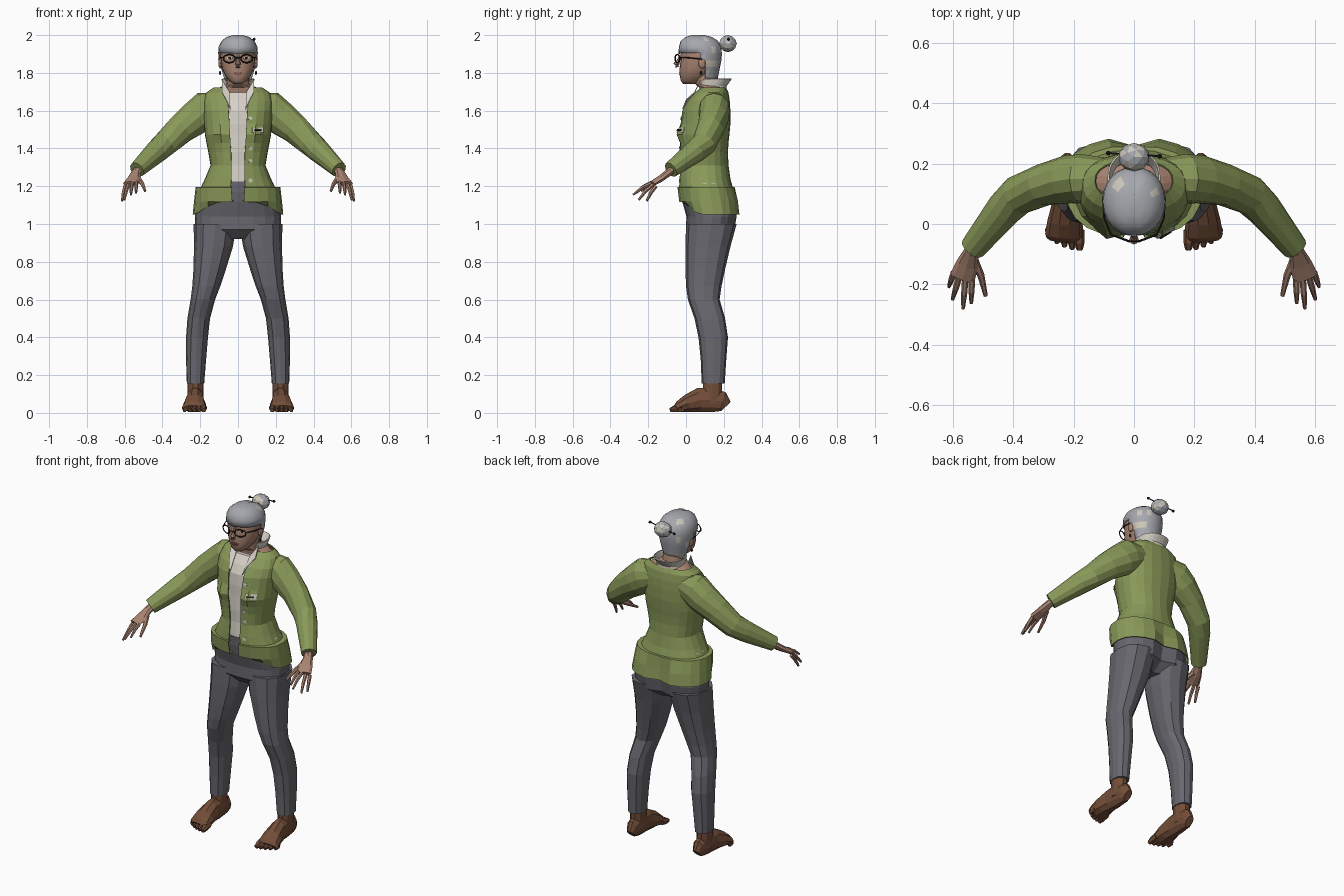
import bpy, bmesh, math, random
from mathutils import Vector
from mathutils.bvhtree import BVHTree

random.seed(4)
if "Cube" in bpy.data.objects:
    bpy.data.objects.remove(bpy.data.objects["Cube"])


def material(name, r, g, b):
    m = bpy.data.materials.new(name)
    m.use_nodes = True
    m.diffuse_color = (r, g, b, 1)
    m.node_tree.nodes["Principled BSDF"].inputs["Base Color"].default_value = (r, g, b, 1)
    return m


GREEN = material("olive_wool", .25, .32, .10)
GREY = material("grey_cloth", .135, .135, .155)
SKIN = material("skin", .40, .23, .165)
BROWN = material("brown_leather", .17, .075, .04)
HAIR = material("silver_hair", .38, .39, .42)
CREAM = material("cream_streak", .60, .57, .48)
WHITE = material("white_cotton", .68, .64, .57)
BLACK = material("dark_frame", .02, .015, .015)
LIPS = material("lips", .27, .11, .09)


def finish(name, bm, mats, smooth=False, mirror=False, thick=0, closed=True):
    if closed:
        bmesh.ops.recalc_face_normals(bm, faces=bm.faces)
    me = bpy.data.meshes.new(name)
    bm.to_mesh(me)
    ob = bpy.data.objects.new(name, me)
    bpy.context.collection.objects.link(ob)
    for m in mats:
        me.materials.append(m)
    for f in me.polygons:
        f.use_smooth = smooth
    if thick:
        mod = ob.modifiers.new("thickness", "SOLIDIFY")
        mod.thickness = thick
    if mirror:
        ob.modifiers.new("mirror", "MIRROR")
    return ob


def skin_rings(rings, loop=True, caps=True):
    """Join equal rings of points with quads."""
    bm = bmesh.new()
    vs = [[bm.verts.new(p) for p in ring] for ring in rings]
    n = len(vs[0])
    for a, b in zip(vs, vs[1:]):
        for i in range(n if loop else n - 1):
            j = (i + 1) % n
            bm.faces.new((a[i], a[j], b[j], b[i]))
    if caps and loop:
        bm.faces.new(vs[0][::-1])
        bm.faces.new(vs[-1])
    return bm


def power(v, p):
    return math.copysign(abs(v) ** (2 / p), v)


def oval(z, hw, yf, yb, gap=0, cx=0, n=20, p=2.3):
    """Level section from y front to y back, with an optional slit in front."""
    a0 = math.asin((gap / hw) ** (p / 2))
    count = n + 1 if gap else n
    ring = []
    for i in range(count):
        a = a0 + (2 * math.pi - 2 * a0) * i / n
        ring.append(Vector((cx + hw * power(math.sin(a), p),
                            (yf + yb) / 2 - (yb - yf) / 2 * power(math.cos(a), p), z)))
    return ring


def body(name, secs, mats, deform=None, smooth=False, mirror=False, thick=0, **kw):
    rings = [oval(*s, **kw) for s in secs]
    if deform:
        for r in rings:
            for v in r:
                deform(v)
    slit = len(secs[0]) > 4 and secs[0][4] > 0
    bm = skin_rings(rings, not slit, not slit)
    return finish(name, bm, mats, smooth, mirror, thick, not slit)


def tube(name, pts, mat, n=8, mirror=True, smooth=False):
    """Tube along points (x, y, z, side radius, up radius)."""
    c = [Vector(p[:3]) for p in pts]
    rings = []
    for i, p in enumerate(pts):
        d = (c[min(i + 1, len(c) - 1)] - c[max(i - 1, 0)]).normalized()
        side = d.cross(Vector((0, 0, 1)))
        side = side.normalized() if side.length > .05 else Vector((1, 0, 0))
        up = side.cross(d)
        rings.append([c[i] + side * p[3] * math.cos(t) + up * p[-1] * math.sin(t)
                      for t in (2 * math.pi * k / n for k in range(n))])
    return finish(name, skin_rings(rings), [mat], smooth, mirror)


def ball(name, loc, scale, mats, mirror=False, sub=2, smooth=False):
    bm = bmesh.new()
    bmesh.ops.create_icosphere(bm, subdivisions=sub, radius=1)
    for v in bm.verts:
        v.co = Vector(loc) + v.co * Vector(scale)
    return finish(name, bm, mats, smooth, mirror)


def front_y(ob, x, z):
    bm = bmesh.new()
    bm.from_mesh(ob.data)
    hit = BVHTree.FromBMesh(bm).ray_cast(Vector((x, -2, z)), Vector((0, 1, 0)))[0]
    bm.free()
    return hit.y


def plate(name, ob, x, z, w, h, mat, mirror=False, n=8, lift=.004):
    """Thin patch laid on the front of another part."""
    pts = [(x + w * math.cos(t), z + h * math.sin(t))
           for t in (2 * math.pi * (k + .5) / n for k in range(n))]
    bm = bmesh.new()
    bm.faces.new([bm.verts.new((a, front_y(ob, a, b) - lift, b)) for a, b in pts])
    return finish(name, bm, [mat], False, mirror, .003)


# Cardigan, shirt and hips
def bust(v):
    if v.y < .08:
        v.y -= .035 * math.exp(-((abs(v.x) - .095) / .05) ** 2 - ((v.z - 1.475) / .045) ** 2)


def seat(v):
    if v.y > .15:
        v.y -= .03 * math.exp(-(v.x / .035) ** 2) * min(1, max(0, (1.2 - v.z) / .08))


def hem(v):
    seat(v)
    if v.z < 1.06 and v.y < .1:
        v.z += .08 * (1 - (v.x / .24) ** 2) * min(1, (.1 - v.y) / .08)


jacket = [(1.185, .202, -.038, .25, .04), (1.24, .175, -.036, .235, .035),
          (1.31, .146, -.03, .225, .035), (1.38, .158, -.032, .222, .037),
          (1.43, .168, -.03, .225, .04), (1.475, .176, -.028, .23, .042),
          (1.53, .18, -.028, .235, .045), (1.60, .185, -.022, .235, .05),
          (1.65, .185, .003, .232, .055), (1.695, .17, .04, .225, .06),
          (1.722, .13, .075, .212, .065)]
cardigan = body("cardigan", jacket, [GREEN], bust, thick=.006)
body("shirt", [(z + (.03 if i == 0 else 0), w - .014, f + .012, b - .014)
               for i, (z, w, f, b, g) in enumerate(jacket[:-1])], [WHITE])
body("cardigan_hem", [(1.195, .17, -.01, .22, .03), (1.192, .222, -.043, .258, .035),
                      (1.12, .229, -.034, .277, .03), (1.05, .236, -.01, .285, .02)],
     [GREEN], hem, thick=.004)
body("trouser_hips", [(.92, .17, .05, .20), (.97, .225, .0, .262), (1.04, .229, .002, .274),
                      (1.12, .217, -.02, .264), (1.17, .198, -.027, .245),
                      (1.225, .155, -.029, .22)], [GREY], seat)
body("neck", [(1.64, .12, .06, .20), (1.70, .135, .075, .205), (1.722, .10, .07, .20),
              (1.74, .062, .05, .175), (1.80, .058, .035, .165)], [SKIN])

# Flared collar with two points in front
body("collar", [(1.69, .085, .07, .215, .05), (1.73, .08, .065, .215, .055),
                (1.768, .088, .062, .242, .07)], [WHITE], thick=.006)
bm = bmesh.new()
bm.faces.new([bm.verts.new(p) for p in ((.085, .075, 1.765), (.045, .045, 1.70),
                                        (.04, -.02, 1.61), (.062, .0, 1.66), (.085, .045, 1.70))])
finish("collar_points", bm, [WHITE], mirror=True, thick=.005)

# Buttons and name plate on the left front
for z in (1.56, 1.40, 1.335, 1.23):
    plate("button", cardigan, .066, z, .011, .011, CREAM, lift=.006)
for nm, w, h, lift, m in (("badge", .042, .02, .006, CREAM), ("badge_bar", .026, .006, .009, BLACK)):
    plate(nm, cardigan, .105, 1.497, w, h, m, n=4, lift=lift)

# Trouser legs
legs = [(.155, .225, .046, .083, .205), (.28, .222, .053, .078, .213), (.40, .217, .058, .066, .222),
        (.50, .208, .06, .045, .207), (.60, .186, .065, .01, .178), (.67, .168, .074, .0, .188),
        (.76, .15, .086, -.003, .207), (.88, .13, .103, -.003, .235), (1.0, .121, .114, .0, .268)]
rings = [oval(z, w, f, b, cx=c, n=12) for z, c, w, f, b in legs]
finish("trouser_legs", skin_rings(rings), [GREY], mirror=True)

# Shaped shoes with toes
tube("ankles", [(.225, .14, z, r, r * 1.25) for z, r in ((.05, .043), (.10, .042), (.165, .042))], BROWN, 10)
tube("feet", [(x, y, t / 2, w, t / 2) for x, y, w, t in
              ((.222, .212, .022, .07), (.223, .19, .037, .115), (.224, .13, .043, .14),
               (.226, .07, .046, .135), (.229, .01, .058, .10), (.231, -.035, .064, .065),
               (.232, -.05, .058, .045))], BROWN, 10)
for i in range(5):
    x, y, r = .182 + i * .025, -.073 + .0025 * i * i, .018 if i == 0 else .0135
    tube("toes", [(x, -.02, .03, r, .02), (x, y + .012, .022, r, .02),
                  (x - .002, y - .012, .014, r * .6, .012)], BROWN, 6)

# Sleeves and hands
tube("sleeves", [(.10, .15, 1.625, .07, .075), (.17, .15, 1.605, .082, .098), (.22, .148, 1.565, .08, .092),
                 (.30, .13, 1.505, .07, .08), (.385, .095, 1.425, .066, .068), (.43, .05, 1.385, .06, .062),
                 (.535, -.08, 1.287, .043, .043)], GREEN, 12)
tube("palms", [(.515, -.055, 1.305, .026, .022), (.54, -.095, 1.27, .026, .02),
               (.553, -.135, 1.24, .038, .018), (.57, -.18, 1.213, .042, .014)], SKIN)
knuckles = ((.538, -.185, 1.218), (.56, -.185, 1.214), (.58, -.175, 1.208), (.597, -.16, 1.20))
tips = ((.54, -.262, 1.165), (.567, -.28, 1.155), (.602, -.25, 1.128), (.614, -.208, 1.122))
for nm, a, b in zip(("index", "middle", "ring", "little"), knuckles, tips):
    mid = [(p + q) / 2 + d for p, q, d in zip(a, b, (0, 0, .008))]
    tube(nm + "_fingers", [(*a, .011), (*mid, .01), (*b, .006)], SKIN, 6)
tube("thumbs", [(.53, -.12, 1.245, .014), (.508, -.17, 1.215, .012), (.492, -.238, 1.175, .007)], SKIN, 6)

# Head
head = body("head", [(1.742, .026, -.016, .06), (1.757, .046, -.027, .09), (1.785, .068, -.033, .12),
                     (1.82, .083, -.034, .15), (1.86, .09, -.03, .165), (1.90, .093, -.028, .17),
                     (1.95, .088, -.018, .165), (1.98, .06, .02, .13)], [SKIN], smooth=True, p=2.2)
tube("nose", [(0, -.028, 1.89, .008), (0, -.04, 1.865, .009), (0, -.052, 1.845, .016),
              (0, -.047, 1.83, .014)], SKIN, 8, mirror=False)
ball("ears", (.093, .085, 1.852), (.012, .02, .03), [SKIN], True)
ball("earrings", (.095, .08, 1.80), (.007, .007, .012), [BLACK], True, 1)
plate("eyes", head, .044, 1.878, .017, .008, WHITE, True)
plate("pupils", head, .044, 1.878, .007, .007, BLACK, True, lift=.006)
plate("eyebrows", head, .045, 1.909, .022, .004, HAIR, True)
plate("upper_lip", head, 0, 1.797, .026, .005, LIPS)
plate("lower_lip", head, 0, 1.789, .02, .004, LIPS, lift=.006)

# Spectacles
bm = bmesh.new()
rims = []
for k in range(16):
    t = 2 * math.pi * k / 16
    rims.append([Vector((.046 + (.031 + r * math.cos(u)) * math.cos(t), -.046 + r * math.sin(u) + .012 * math.cos(t),
                         1.876 + (.022 + r * math.cos(u)) * math.sin(t)))
                 for r, u in ((.004, math.pi * q / 2) for q in range(4))])
rims.append(rims[0])
bm = skin_rings(rims, caps=False)
bmesh.ops.remove_doubles(bm, verts=bm.verts, dist=.0001)
finish("spectacle_rims", bm, [BLACK], mirror=True)
tube("spectacle_arms", [(.076, -.035, 1.882, .003), (.099, .02, 1.88, .003), (.103, .085, 1.872, .003)], BLACK, 4)
tube("spectacle_bridge", [(-.017, -.057, 1.88, .003), (.017, -.057, 1.88, .003)], BLACK, 4, False)

# Hair: a full shell with the face cut away and a centre parting
caps = [(1.755, .07, .0, .165), (1.79, .082, -.02, .172), (1.83, .094, -.03, .18), (1.865, .101, -.035, .187),
        (1.905, .105, -.04, .19), (1.94, .102, -.038, .188), (1.97, .086, -.03, .172), (1.99, .06, -.005, .14),
        (2.0, .026, .03, .10)]
bm = skin_rings([oval(*s, n=24, p=2.1) for s in caps])
for v in bm.verts:
    if abs(v.co.x) < .005 and v.co.z > 1.9:
        v.co.z -= .006
bmesh.ops.recalc_face_normals(bm, faces=bm.faces)
cut = []
for f in bm.faces:
    c = f.calc_center_median()
    if (c.z < 1.905 and c.y < .085 + (1.87 - c.z) * .2) or c.z < 1.76:
        cut.append(f)
    elif c.y > .1 and abs(c.x) > .035 and random.random() < .22:
        f.material_index = 1
bmesh.ops.delete(bm, geom=cut, context="FACES")
finish("hair", bm, [HAIR, CREAM], True, thick=.008, closed=False)

# Bun with a pin through it
bun = ball("hair_bun", (0, .222, 1.955), (.053, .047, .045), [HAIR, CREAM])
for f in bun.data.polygons:
    f.material_index = int(random.random() < .3)
tube("hair_pin", [(-.085, .235, 1.955, .003), (.085, .225, 1.978, .003)], BLACK, 6, False)
for x, y, z in ((-.085, .235, 1.955), (.085, .225, 1.978)):
    ball("pin_bead", (x, y, z), (.009, .009, .009), [BLACK], sub=1)
